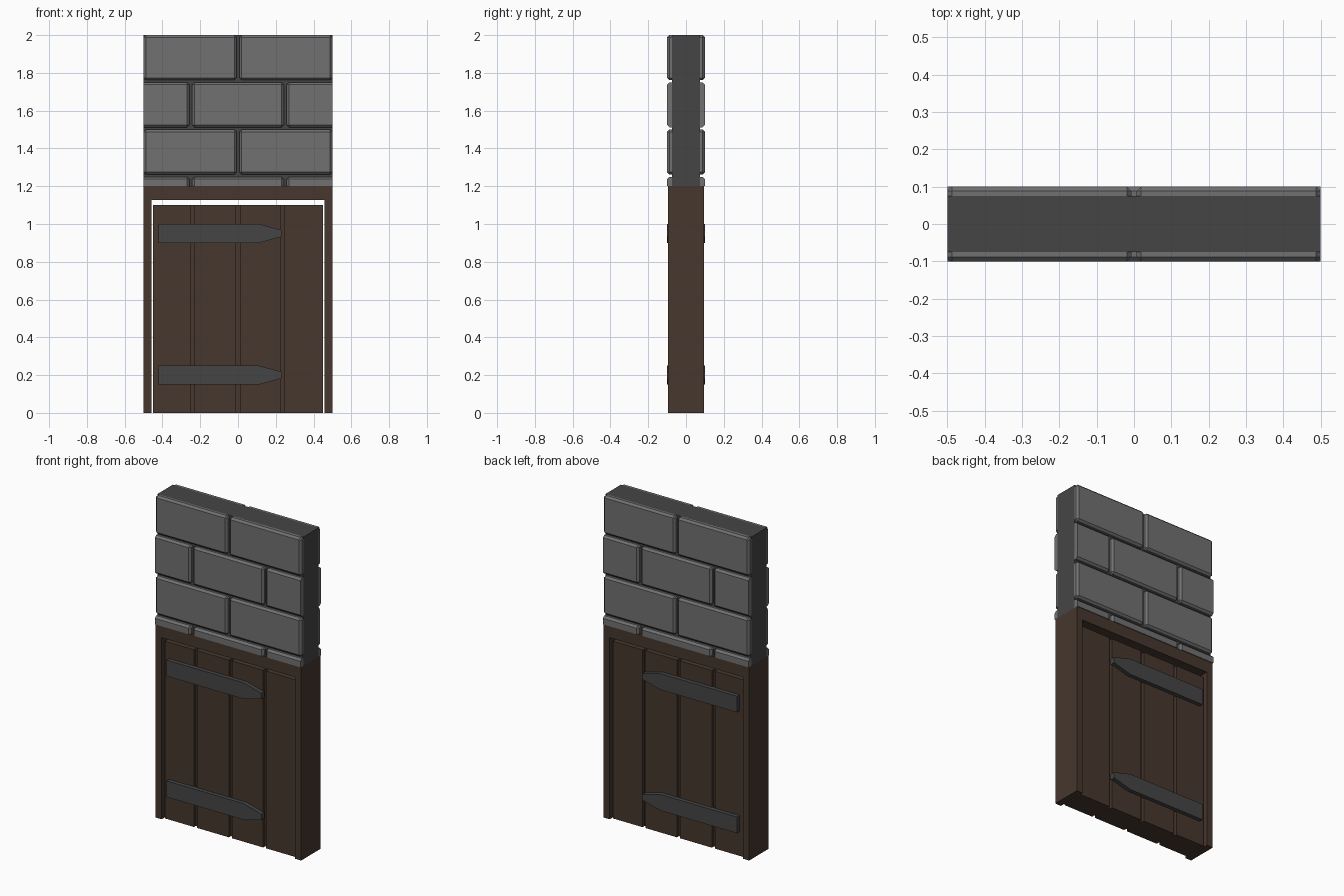
import bpy, bmesh
from mathutils import Vector

cube = bpy.data.objects.get("Cube")
if cube:
    bpy.data.objects.remove(cube, do_unlink=True)


def material(name, rgb):
    mat = bpy.data.materials.new(name)
    mat.use_nodes = True
    color = (*rgb, 1)
    mat.diffuse_color = color
    mat.node_tree.nodes["Principled BSDF"].inputs["Base Color"].default_value = color
    return mat


STONE = material("light stone", (0.165, 0.165, 0.165))
MORTAR = material("dark mortar", (0.06, 0.06, 0.06))
IRON = material("dark iron", (0.06, 0.06, 0.06))
WOOD = material("dark wood", (0.062, 0.038, 0.027))


def finish(bm, name, mat):
    bmesh.ops.recalc_face_normals(bm, faces=bm.faces[:])
    mesh = bpy.data.meshes.new(name)
    bm.to_mesh(mesh)
    bm.free()
    mesh.materials.append(mat)
    obj = bpy.data.objects.new(name, mesh)
    bpy.context.collection.objects.link(obj)
    return obj


def prism(outline, y0, y1):
    """Extrude an (x, z) outline from y0 to y1."""
    bm = bmesh.new()
    face = bm.faces.new([bm.verts.new((x, y0, z)) for x, z in outline])
    new = bmesh.ops.extrude_face_region(bm, geom=[face])["geom"]
    verts = [v for v in new if isinstance(v, bmesh.types.BMVert)]
    bmesh.ops.translate(bm, verts=verts, vec=Vector((0, y1 - y0, 0)))
    return bm


def box(name, x0, x1, y0, y1, z0, z1, mat):
    return finish(prism([(x0, z0), (x1, z0), (x1, z1), (x0, z1)], y0, y1), name, mat)


def brick(name, x0, x1, z0, z1, side, cut_ends, cut_bottom):
    """Chamfered stone; ends cut by the panel edge stay square."""
    back, front = side * 0.07, side * 0.1
    bm = prism([(x0, z0), (x1, z0), (x1, z1), (x0, z1)], back, front)

    def keep(edge):
        a, b = (v.co for v in edge.verts)
        on_back = abs(a.y - back) < 1e-4 and abs(b.y - back) < 1e-4
        on_cut = cut_ends and abs(a.x) > 0.499 and abs(b.x) > 0.499 and a.x * b.x > 0
        on_bottom = cut_bottom and abs(a.z - z0) < 1e-4 and abs(b.z - z0) < 1e-4
        return not (on_back or on_cut or on_bottom)

    bmesh.ops.bevel(bm, geom=[e for e in bm.edges if keep(e)], offset=0.012,
                    segments=1, profile=0.5, affect='EDGES')
    finish(bm, name, STONE)


# Wall core with brick courses on both faces
box("wall_core", -0.5, 0.5, -0.075, 0.075, 1.2, 2.0, MORTAR)
halves = [(-0.5, -0.007), (0.007, 0.5)]
thirds = [(-0.5, -0.257), (-0.243, 0.243), (0.257, 0.5)]
courses = [(1.2, 1.25, thirds), (1.262, 1.5, halves),
           (1.512, 1.75, thirds), (1.762, 2.0, halves)]
for side, label in ((-1, "front"), (1, "back")):
    for row, (z0, z1, spans) in enumerate(courses):
        for col, (x0, x1) in enumerate(spans):
            brick(f"{label}_brick_{row}_{col}", x0, x1, z0, z1, side,
                  spans is thirds, row == 0)

# Door frame: posts and lintel in one piece
frame = [(-0.5, 0), (-0.458, 0), (-0.458, 1.127), (0.458, 1.127),
         (0.458, 0), (0.5, 0), (0.5, 1.2), (-0.5, 1.2)]
finish(prism(frame, -0.095, 0.095), "door_frame", WOOD)

# Door: recessed core with four planks
box("door_core", -0.44, 0.44, -0.055, 0.055, 0, 1.1, WOOD)
for i, (x0, x1) in enumerate([(-0.45, -0.25), (-0.23, -0.01), (0.01, 0.225), (0.245, 0.45)]):
    box(f"door_plank_{i}", x0, x1, -0.075, 0.075, 0, 1.1, WOOD)

# Pointed strap hinges on both faces
for side, label in ((-1, "front"), (1, "back")):
    for height, level in ((0.2, "lower"), (0.95, "upper")):
        strap = [(-0.42, -0.05), (0.11, -0.05), (0.23, -0.018),
                 (0.23, 0.018), (0.11, 0.05), (-0.42, 0.05)]
        outline = [(x, z + height) for x, z in strap]
        finish(prism(outline, side * 0.07, side * 0.1), f"{label}_{level}_hinge", IRON)
